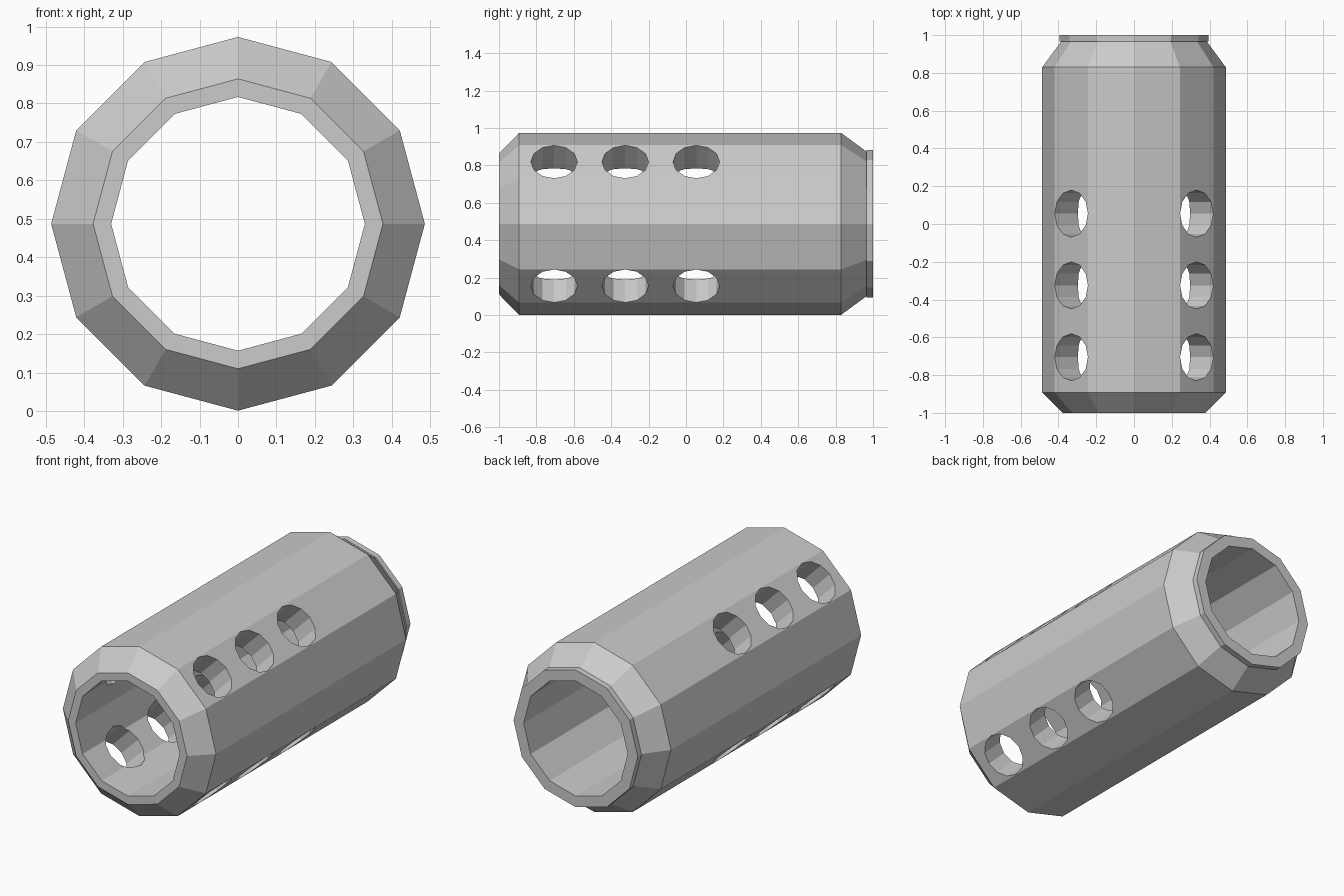
import bpy, bmesh, math
from mathutils import Matrix

if "Cube" in bpy.data.objects:
    bpy.data.objects.remove(bpy.data.objects["Cube"])

SIDES = 12
R = 0.486      # outer radius
BORE = 0.33    # inner radius
CZ = 0.487     # height of the tube axis


def ring_solid(name, profile):
    """Revolve a closed (y, radius) profile around the tube axis."""
    bm = bmesh.new()
    rings = []
    for i in range(SIDES):
        a = 2 * math.pi * i / SIDES
        rings.append([bm.verts.new((r * math.cos(a), y, CZ + r * math.sin(a)))
                      for y, r in profile])
    n = len(profile)
    for i in range(SIDES):
        p, q = rings[i], rings[(i + 1) % SIDES]
        for j in range(n):
            k = (j + 1) % n
            bm.faces.new((p[j], p[k], q[k], q[j]))
    bmesh.ops.recalc_face_normals(bm, faces=bm.faces)
    mesh = bpy.data.meshes.new(name)
    bm.to_mesh(mesh)
    bm.free()
    obj = bpy.data.objects.new(name, mesh)
    bpy.context.collection.objects.link(obj)
    return obj


# Main tube with chamfered ends
body = ring_solid("tube_body", [(-1, BORE), (-1, 0.377), (-0.893, R),
                                (0.83, R), (0.966, 0.386), (0.966, BORE)])

# Short collar at the back end
ring_solid("rear_collar", [(0.966, BORE), (0.966, 0.394), (1, 0.394), (1, BORE)])

# Three rows of diagonal drills, each passing through both walls
for y in (-0.705, -0.325, 0.055):
    for tilt in (45, -45):
        bm = bmesh.new()
        bmesh.ops.create_cone(bm, cap_ends=True, segments=12, radius1=0.1245,
                              radius2=0.1245, depth=1.3,
                              matrix=Matrix.Translation((0, y, CZ))
                              @ Matrix.Rotation(math.radians(tilt), 4, 'Y'))
        mesh = bpy.data.meshes.new("hole_cutter")
        bm.to_mesh(mesh)
        bm.free()
        cutter = bpy.data.objects.new("hole_cutter", mesh)
        bpy.context.collection.objects.link(cutter)
        cutter.hide_render = True
        cutter.hide_set(True)
        mod = body.modifiers.new("hole", 'BOOLEAN')
        mod.operation = 'DIFFERENCE'
        mod.solver = 'EXACT'
        mod.object = cutter
